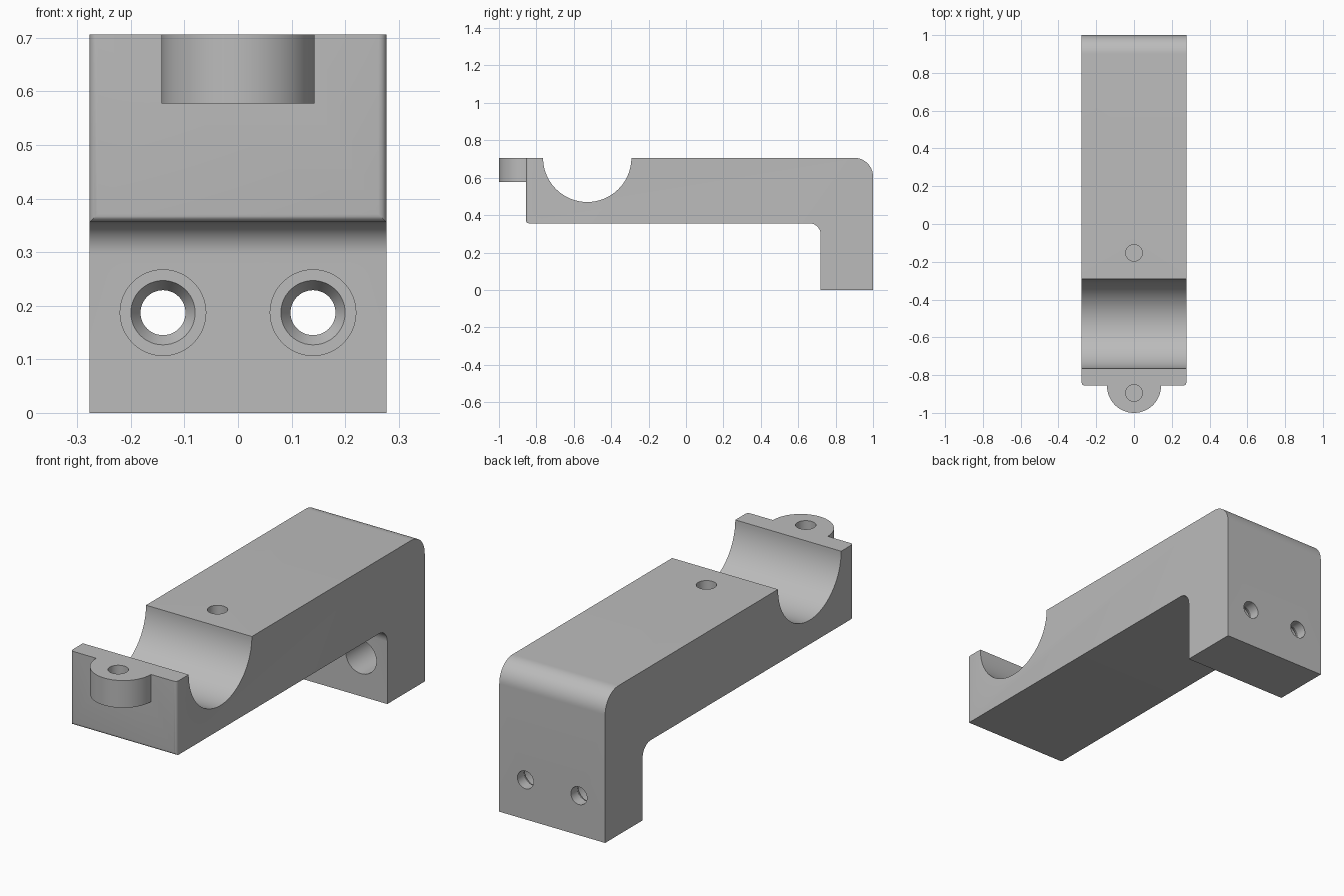
import bpy, bmesh
from math import sin, cos, pi, radians
from mathutils import Matrix

cube = bpy.data.objects.get("Cube")
if cube:
    bpy.data.objects.remove(cube, do_unlink=True)

TOP, ARM_BOTTOM, FRONT, BACK, HALF = 0.706, 0.356, -0.855, 1.0, 0.277

grey = bpy.data.materials.new("plain grey")
grey.diffuse_color = (0.5, 0.5, 0.5, 1)
grey.use_nodes = True
grey.node_tree.nodes["Principled BSDF"].inputs["Base Color"].default_value = (0.5, 0.5, 0.5, 1)


def arc(cx, cy, r, start, end, n):
    angles = [radians(start + (end - start) * i / n) for i in range(n + 1)]
    return [(cx + r * cos(a), cy + r * sin(a)) for a in angles]


def finish(name, bm):
    bmesh.ops.recalc_face_normals(bm, faces=bm.faces)
    mesh = bpy.data.meshes.new(name)
    bm.to_mesh(mesh)
    bm.free()
    mesh.materials.append(grey)
    obj = bpy.data.objects.new(name, mesh)
    bpy.context.collection.objects.link(obj)
    return obj


def extrude(bm, points, direction):
    face = bm.faces.new([bm.verts.new(p) for p in points])
    result = bmesh.ops.extrude_face_region(bm, geom=[face])
    verts = [v for v in result["geom"] if isinstance(v, bmesh.types.BMVert)]
    bmesh.ops.translate(bm, verts=verts, vec=direction)


def turned(name, profile, matrix, n=64):
    """Solid of revolution about local z from (radius, height) pairs."""
    bm = bmesh.new()
    rings = [[bm.verts.new((r * cos(2 * pi * i / n), r * sin(2 * pi * i / n), h))
              for i in range(n)] for r, h in profile]
    for low, high in zip(rings, rings[1:]):
        for i in range(n):
            j = (i + 1) % n
            bm.faces.new((low[i], low[j], high[j], high[i]))
    bm.faces.new(rings[0])
    bm.faces.new(rings[-1])
    bm.transform(matrix)
    return finish(name, bm)


def combine(target, tool, operation):
    mod = target.modifiers.new(operation.lower(), "BOOLEAN")
    mod.operation, mod.solver, mod.object = operation, "EXACT", tool
    bpy.context.view_layer.objects.active = target
    bpy.ops.object.modifier_apply(modifier=mod.name)
    bpy.data.objects.remove(tool, do_unlink=True)


# L-shaped arm and mounting leg, with rounded outer and inner corners
outline = [(FRONT, ARM_BOTTOM)]
outline += arc(0.66, ARM_BOTTOM - 0.06, 0.06, 90, 0, 12)
outline += [(0.72, 0), (BACK, 0)]
outline += arc(BACK - 0.1, TOP - 0.1, 0.1, 0, 90, 16)
outline += [(FRONT, TOP)]
bm = bmesh.new()
extrude(bm, [(-HALF, y, z) for y, z in outline], (2 * HALF, 0, 0))
# Small rounding on the front bottom edge and the two front uprights
front_edges = [e for e in bm.edges
               if all(abs(v.co.y - FRONT) < 1e-4 for v in e.verts)
               and sum(v.co.z for v in e.verts) / 2 < TOP - 0.01]
bmesh.ops.bevel(bm, geom=front_edges, offset=0.015, segments=5, profile=0.5, affect="EDGES")
bracket = finish("clamp_bracket", bm)

# Rounded front lug, flush with the top
bm = bmesh.new()
lug = [(-0.143, FRONT + 0.04)] + arc(0, FRONT - 0.002, 0.143, 180, 360, 40) + [(0.143, FRONT + 0.04)]
extrude(bm, [(x, y, 0.577) for x, y in lug], (0, 0, TOP - 0.577))
combine(bracket, finish("front_lug", bm), "UNION")

# Cylindrical cradle across the arm
cradle = turned("cradle_cutter", [(0.236, -0.4), (0.236, 0.4)],
                Matrix.Translation((0, -0.528, TOP)) @ Matrix.Rotation(pi / 2, 4, "Y"), 96)
combine(bracket, cradle, "DIFFERENCE")

# Blind screw holes on either side of the cradle
for y, depth in ((-0.895, 0.11), (-0.153, 0.16)):
    hole = turned("screw_hole_cutter", [(0.044, -depth), (0.044, 0.1)],
                  Matrix.Translation((0, y, TOP)), 40)
    combine(bracket, hole, "DIFFERENCE")

# Counterbored and countersunk bolt holes through the leg
bolt_profile = [(0.042, -0.1), (0.042, 0.05), (0.06, 0.08), (0.08, 0.08), (0.08, 0.4)]
for x in (-0.14, 0.14):
    hole = turned("bolt_hole_cutter", bolt_profile,
                  Matrix.Translation((x, BACK, 0.187)) @ Matrix.Rotation(pi / 2, 4, "X"), 48)
    combine(bracket, hole, "DIFFERENCE")

bpy.ops.object.select_all(action="DESELECT")
bracket.select_set(True)
bpy.context.view_layer.objects.active = bracket
bpy.ops.object.shade_smooth_by_angle(angle=radians(30))
